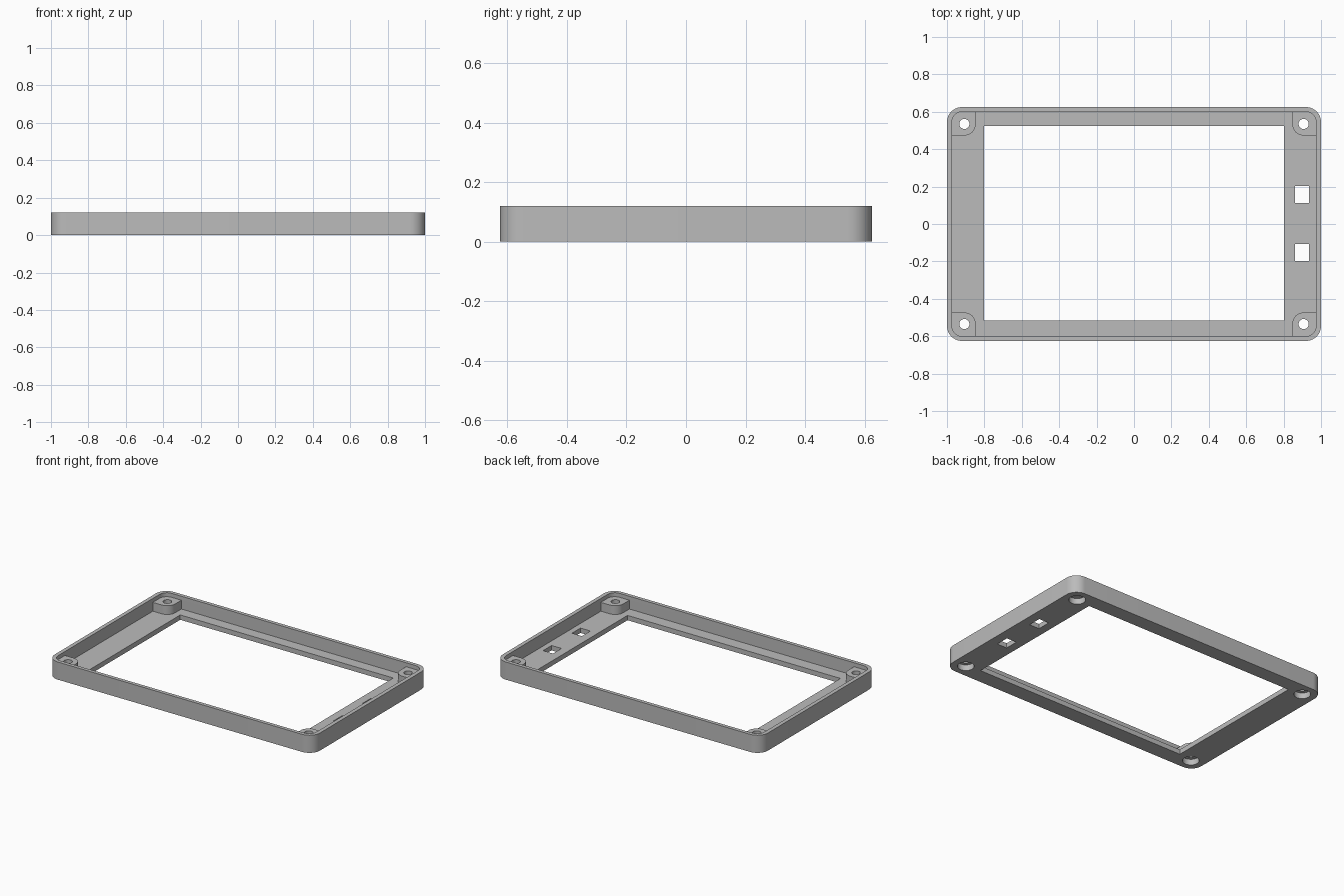
import bpy
import bmesh
from math import cos, sin, pi

cube = bpy.data.objects.get("Cube")
if cube:
    bpy.data.objects.remove(cube, do_unlink=True)

grey = bpy.data.materials.new("matte grey")
grey.use_nodes = True
grey.diffuse_color = (0.5, 0.5, 0.5, 1)
grey.node_tree.nodes["Principled BSDF"].inputs["Base Color"].default_value = (0.5, 0.5, 0.5, 1)

HEIGHT, FLOOR, BOSS_TOP = 0.12, 0.033, 0.093
CUT = 0.05  # overshoot of cutters


def prism(name, outline, z0, z1):
    """Extrude a flat outline from z0 to z1."""
    bm = bmesh.new()
    face = bm.faces.new([bm.verts.new((x, y, z0)) for x, y in outline])
    ext = bmesh.ops.extrude_face_region(bm, geom=[face])
    top = [v for v in ext["geom"] if isinstance(v, bmesh.types.BMVert)]
    bmesh.ops.translate(bm, verts=top, vec=(0, 0, z1 - z0))
    bmesh.ops.recalc_face_normals(bm, faces=bm.faces)
    mesh = bpy.data.meshes.new(name)
    bm.to_mesh(mesh)
    bm.free()
    mesh.materials.append(grey)
    obj = bpy.data.objects.new(name, mesh)
    bpy.context.collection.objects.link(obj)
    return obj


def rounded(x0, x1, y0, y1, radii=(0, 0, 0, 0), steps=10):
    """Rectangle outline; radii run counter-clockwise from the +x +y corner."""
    corners = [(x1, y1, -1, -1), (x0, y1, 1, -1), (x0, y0, 1, 1), (x1, y0, -1, 1)]
    points = []
    for i, ((x, y, sx, sy), r) in enumerate(zip(corners, radii)):
        if r == 0:
            points.append((x, y))
            continue
        for k in range(steps + 1):
            a = (i + k / steps) * pi / 2
            points.append((x + sx * r + r * cos(a), y + sy * r + r * sin(a)))
    return points


def circle(x, y, r, sides=40):
    return [(x + r * cos(2 * pi * i / sides), y + r * sin(2 * pi * i / sides))
            for i in range(sides)]


def combine(target, tool, operation):
    """Apply a boolean and drop the tool object."""
    tool.hide_render = True
    mod = target.modifiers.new("boolean", "BOOLEAN")
    mod.operation, mod.object, mod.solver = operation, tool, "EXACT"
    bpy.ops.object.select_all(action="DESELECT")
    target.select_set(True)
    bpy.context.view_layer.objects.active = target
    bpy.ops.object.modifier_apply(modifier=mod.name)
    bpy.data.objects.remove(tool, do_unlink=True)


# Tray: rounded outer wall with a hollow above the floor
frame = prism("bezel_frame", rounded(-1, 1, -0.625, 0.625, [0.08] * 4), 0, HEIGHT)
hollow = prism("hollow", rounded(-0.973, 0.973, -0.6, 0.6, [0.053] * 4), FLOOR, HEIGHT + CUT)
combine(frame, hollow, "DIFFERENCE")

# Screen opening
opening = prism("opening", rounded(-0.803, 0.803, -0.517, 0.525), -CUT, HEIGHT)
combine(frame, opening, "DIFFERENCE")

# Corner screw bosses, sunk slightly into the walls
corner_signs = [(1, 1), (-1, 1), (-1, -1), (1, -1)]
for i, (sx, sy) in enumerate(corner_signs):
    xs = sorted((sx * 0.847, sx * 0.985))
    ys = sorted((sy * 0.473, sy * 0.61))
    radii = [0] * 4
    radii[i], radii[(i + 2) % 4] = 0.065, 0.06
    combine(frame, prism("boss", rounded(*xs, *ys, radii), 0.01, BOSS_TOP), "UNION")

# Screw holes, counterbored from below
for sx, sy in corner_signs:
    x, y = sx * 0.907, sy * 0.535
    combine(frame, prism("hole", circle(x, y, 0.027), -CUT, HEIGHT + CUT), "DIFFERENCE")
    combine(frame, prism("counterbore", circle(x, y, 0.052), -CUT, 0.04), "DIFFERENCE")

# Two rectangular slots on the left side of the floor
for y in (0.158, -0.153):
    slot = prism("slot", rounded(0.86, 0.935, y - 0.046, y + 0.046), -CUT, HEIGHT)
    combine(frame, slot, "DIFFERENCE")

frame.select_set(True)
bpy.context.view_layer.objects.active = frame
bpy.ops.object.shade_smooth_by_angle(angle=pi / 6)
